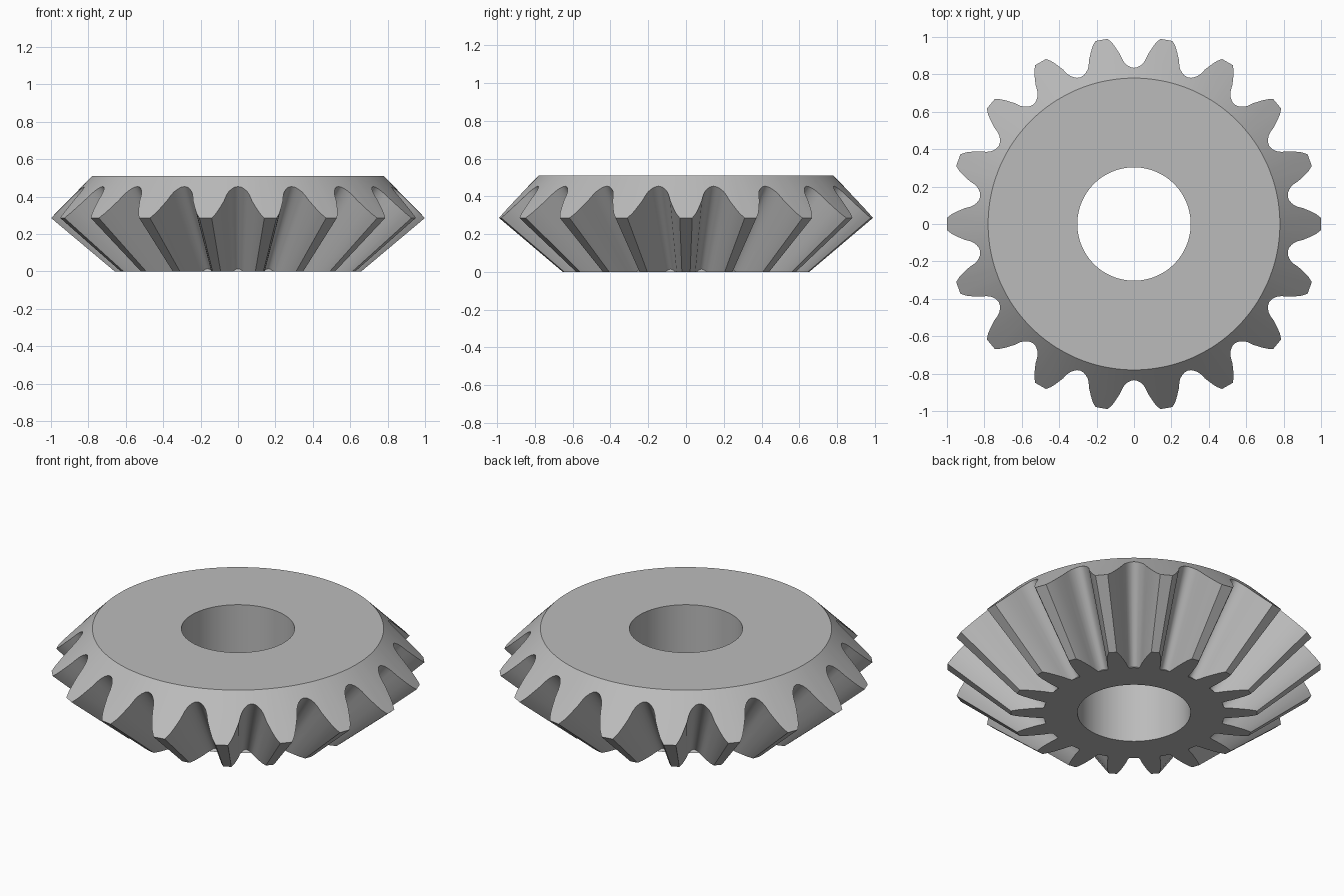
import bpy, bmesh
from math import cos, sin, radians

if "Cube" in bpy.data.objects:
    bpy.data.objects.remove(bpy.data.objects["Cube"])

steel = bpy.data.materials.new("grey steel")
steel.use_nodes = True
GREY = (0.5, 0.5, 0.5, 1)
steel.diffuse_color = GREY
steel.node_tree.nodes["Principled BSDF"].inputs["Base Color"].default_value = GREY

TEETH = 18
APEX = -0.553            # height where all tooth lines converge
TOP_Z, TOP_R, BORE_R = 0.51, 0.78, 0.303


def loft(name, rings, closed):
    """Skin rings of (radius, angle in degrees, z); closed joins last to first."""
    bm = bmesh.new()
    loops = [[bm.verts.new((r * cos(radians(a)), r * sin(radians(a)), z))
              for r, a, z in ring] for ring in rings]
    pairs = list(zip(loops, loops[1:]))
    if closed:
        pairs.append((loops[-1], loops[0]))
    for low, high in pairs:
        n = len(low)
        for i in range(n):
            j = (i + 1) % n
            bm.faces.new((low[i], low[j], high[j], high[i]))
    if closed:
        bmesh.ops.recalc_face_normals(bm, faces=bm.faces)
    mesh = bpy.data.meshes.new(name)
    bm.to_mesh(mesh)
    bm.free()
    mesh.materials.append(steel)
    obj = bpy.data.objects.new(name, mesh)
    bpy.context.collection.objects.link(obj)
    bpy.ops.object.select_all(action="DESELECT")
    obj.select_set(True)
    bpy.context.view_layer.objects.active = obj
    bpy.ops.object.shade_smooth_by_angle(angle=radians(35))
    return obj


# Half tooth outline on the back cone: (radius, angle from tooth centre)
flank = [(1.0, 1.9), (0.976, 3.1), (0.95, 4.0), (0.91, 5.3), (0.88, 6.0),
         (0.862, 6.7), (0.849, 7.6), (0.839, 8.7)]
tooth = [(r, -a) for r, a in reversed(flank)] + flank + [(0.835, 10)]
outline = [(r, a + 360 / TEETH * k) for k in range(TEETH) for r, a in tooth]

# Gear body: top rim, toothed large end, toothed small end, bore
large_end = [(r, a, TOP_Z - 1.02 * (r - TOP_R)) for r, a in outline]
small_end = [(r * APEX / (APEX - z), a, 0) for r, a, z in large_end]
loft("bevel_gear", [
    [(TOP_R, a, TOP_Z) for _, a in outline],
    large_end,
    small_end,
    [(BORE_R, a, 0) for _, a in outline],
    [(BORE_R, a, TOP_Z) for _, a in outline],
], closed=True)

# Thin collar that fills the tooth gaps at the small end
loft("root_collar", [[(r, a, z) for a in range(0, 360, 5)]
                     for r, z in ((0.45, 0), (0.485, 0), (0.463, 0.022))],
     closed=False)
